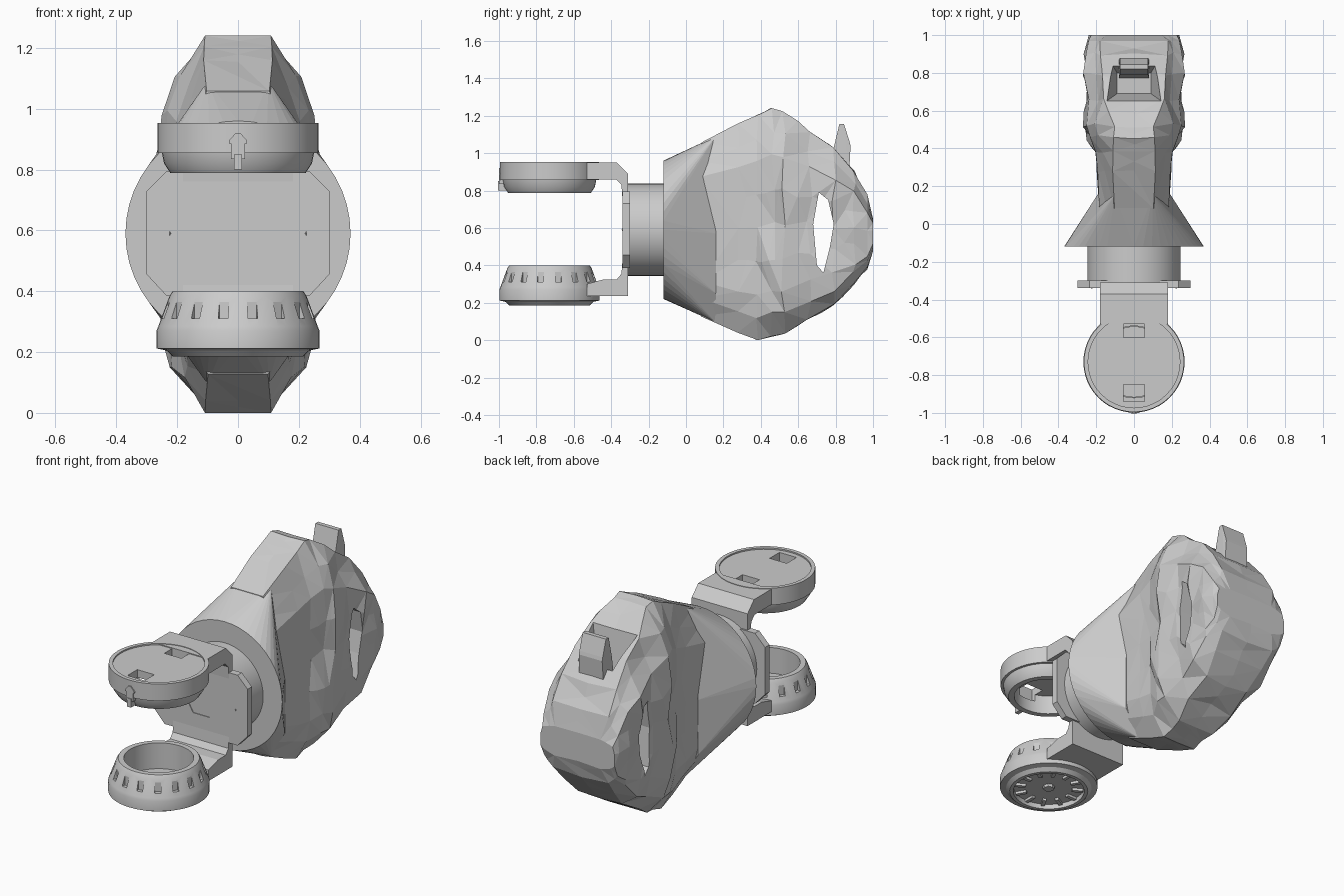
import bpy, bmesh, math
from mathutils import Vector, Matrix, noise

if "Cube" in bpy.data.objects:
    bpy.data.objects.remove(bpy.data.objects["Cube"])

CY, CZ = -0.73, 0.59          # disc centre in y, axis height of the mount


def finish(name, bm, smooth=None):
    bmesh.ops.recalc_face_normals(bm, faces=bm.faces[:])
    me = bpy.data.meshes.new(name)
    bm.to_mesh(me)
    bm.free()
    ob = bpy.data.objects.new(name, me)
    bpy.context.collection.objects.link(ob)
    if smooth:
        activate(ob)
        bpy.ops.object.shade_smooth_by_angle(angle=math.radians(smooth))
    return ob


def activate(ob):
    bpy.ops.object.select_all(action='DESELECT')
    ob.select_set(True)
    bpy.context.view_layer.objects.active = ob


def hull(name, pts):
    bm = bmesh.new()
    for p in pts:
        bm.verts.new(p)
    bmesh.ops.convex_hull(bm, input=bm.verts[:])
    for v in [v for v in bm.verts if not v.link_faces]:
        bm.verts.remove(v)
    return finish(name, bm)


def prism(name, pts, direction):
    """Extrude a closed 3D outline along a vector."""
    bm = bmesh.new()
    f = bm.faces.new([bm.verts.new(p) for p in pts])
    r = bmesh.ops.extrude_face_region(bm, geom=[f], use_keep_orig=True)
    bmesh.ops.translate(bm, vec=direction,
                        verts=[e for e in r['geom'] if isinstance(e, bmesh.types.BMVert)])
    return finish(name, bm)


def lathe(name, prof, n=48):
    """Solid of revolution around the vertical disc axis."""
    bm = bmesh.new()
    rings = []
    for r, z in prof:
        if r == 0:
            rings.append([bm.verts.new((0, CY, z))] * n)
        else:
            rings.append([bm.verts.new((r * math.cos(a), CY + r * math.sin(a), z))
                          for a in (2 * math.pi * i / n for i in range(n))])
    for a, b in zip(rings, rings[1:]):
        for i in range(n):
            j = (i + 1) % n
            vs = list(dict.fromkeys([a[i], a[j], b[j], b[i]]))
            bm.faces.new(vs)
    return finish(name, bm, 30)


def boxes(name, items):
    """items: (centre, size, rotation about z)"""
    bm = bmesh.new()
    for c, s, a in items:
        bmesh.ops.create_cube(bm, size=1, matrix=Matrix.Translation(c)
                              @ Matrix.Rotation(a, 4, 'Z') @ Matrix.Diagonal((*s, 1)))
    return finish(name, bm)


def cut(ob, cutter):
    cutter.hide_render = True
    activate(ob)
    m = ob.modifiers.new("cut", 'BOOLEAN')
    m.operation, m.solver, m.object = 'DIFFERENCE', 'EXACT', cutter
    bpy.ops.object.modifier_apply(modifier=m.name)
    bpy.data.objects.remove(cutter)


# Rough faceted body: lofted along y (y, bottom, top, half width, top half, bottom half)
stations = [
    (.08, .13, 1.055, .185, .10, .10), (.28, .04, 1.155, .19, .11, .11),
    (.38, .00, 1.205, .20, .11, .11), (.46, .02, 1.24, .235, .10, .11),
    (.52, .035, 1.225, .255, .10, .12), (.66, .12, 1.12, .245, .15, .14),
    (.79, .19, 1.03, .255, .17, .15), (.90, .29, .91, .255, .18, .17),
    (.97, .38, .77, .25, .18, .18), (1.0, .48, .66, .24, .15, .15)]
bm = bmesh.new()
rings = []
for y, zb, zt, w, tw, bw in stations:
    h = zt - zb
    half = [(tw, zt), (.8 * w, zt - .11 * h), (w, zt - .2 * h), (w, zb + .5 * h),
            (w, zb + .2 * h), (.9 * w, zb + .1 * h), (bw, zb)]
    ring = half + [(-x, z) for x, z in reversed(half)]
    rings.append([bm.verts.new((x, y, z)) for x, z in ring])
for a, b in zip(rings, rings[1:]):
    for i in range(14):
        j = (i + 1) % 14
        bm.faces.new((a[i], a[j], b[j], b[i]))
bm.faces.new(rings[0])
bm.faces.new(rings[-1])
bmesh.ops.triangulate(bm, faces=bm.faces[:])
long_edges = [e for e in bm.edges if e.calc_length() > .17 and e.verts[0].co.y + e.verts[1].co.y > .5]
bmesh.ops.subdivide_edges(bm, edges=long_edges, cuts=1)
bmesh.ops.triangulate(bm, faces=bm.faces[:])
for v in bm.verts:                      # mirrored rocky unevenness
    c = v.co
    n = noise.noise_vector(Vector((abs(c.x), c.y, c.z)) * 9)
    s = math.copysign(1, c.x) if abs(c.x) > .01 else 0
    k = .03 if c.y > .4 else .012
    edge = c.z > 1.2 or c.z < .04
    v.co += Vector((s * n.x * k, (0 if c.y > .96 else n.y * k), 0 if edge else n.z * k))
    v.co.y = min(v.co.y, 1.0)
body = finish("rock_body", bm)

# Hole through the sides and pit in the upper back
hole = [(.71, .79), (.76, .75), (.79, .62), (.77, .5), (.735, .36), (.70, .40), (.68, .62)]
cut(body, prism("side_hole", [(-.5, y, z) for y, z in hole], (1, 0, 0)))
cut(body, hull("top_pit",
               [(s * .09, y, .88) for s in (-1, 1) for y in (.69, .80)] +
               [(s * .16, y, 1.2) for s in (-1, 1) for y in (.64, .92)]))

# Upright horn behind the pit
hull("rear_horn", [(s * .08, y, .85) for s in (-1, 1) for y in (.77, .87)] +
     [(s * .075, y, z) for s in (-1, 1)
      for y, z in ((.79, 1.03), (.88, 1.04), (.82, 1.155), (.845, 1.155), (.875, 1.06))])

# Round collar that blends into the body
collar = [(.37 * math.cos(a), -.12, CZ + .37 * math.sin(a))
          for a in (2 * math.pi * i / 48 for i in range(48))]
collar += [(s * x, y, z) for s in (-1, 1)
           for x, y, z in ((.19, .16, .25), (.19, .16, .57), (.16, .1, .93),
                           (.10, .16, 1.09), (.10, .16, .095))]
hull("body_collar", collar)

# Mount cylinder
bm = bmesh.new()
bmesh.ops.create_cone(bm, cap_ends=True, segments=48, radius1=.247, radius2=.247, depth=.2,
                      matrix=Matrix.Translation((0, -.21, CZ)) @ Matrix.Rotation(math.pi / 2, 4, 'X'))
finish("mount_cylinder", bm, 30)

# Chamfered mount plate with hexagon inset
oct_ = [(.30, .455), (.30, .73), (.235, .795), (-.235, .795),
        (-.30, .73), (-.30, .455), (-.235, .385), (.235, .385)]
plate = prism("mount_plate", [(x, -.34, z) for x, z in oct_], (0, .04, 0))
hexa = [(.104 * math.cos(i * math.pi / 3), -.36, CZ + .104 * math.sin(i * math.pi / 3)) for i in range(6)]
cut(plate, prism("hex_recess", hexa, (0, .024, 0)))
for s in (-1, 1):
    hull("plate_stud", [(s * .227, -.335, .575), (s * .227, -.335, .605),
                        (s * .215, -.335, .59), (s * .224, -.345, .59)])

# Arms holding the two discs
upper = [(-.53, .95), (-.37, .95), (-.31, .89), (-.31, .76), (-.34, .76), (-.345, .83), (-.375, .86), (-.53, .86)]
lower = [(-.53, .235), (-.31, .235), (-.31, .42), (-.34, .42), (-.345, .355), (-.37, .325), (-.44, .325), (-.53, .30)]
prism("upper_arm", [(-.18, y, z) for y, z in upper], (.36, 0, 0))
prism("lower_arm", [(-.18, y, z) for y, z in lower], (.36, 0, 0))

# Upper disc: cap open underneath with two square windows
top = lathe("upper_disc", [(0, .945), (.243, .945), (.243, .953), (.265, .953), (.265, .855), (.25, .855),
                           (.243, .82), (.222, .788), (.19, .788), (.19, .90), (0, .90)])
cut(top, boxes("windows", [((0, -.56, .92), (.11, .08, .12), 0), ((0, -.895, .92), (.11, .09, .12), 0)]))
boxes("upper_latch", [((0, -.985, .865), (.045, .03, .06), 0), ((0, -.98, .825), (.025, .05, .05), 0)])
hull("latch_cap", [(s * x, y, z) for s in (-1, 1) for y in (-1.0, -.975)
                   for x, z in ((.03, .885), (.03, .895), (.008, .92))])

# Lower disc: tapered cup with slots in the slope
low = lathe("lower_disc", [(0, .25), (.185, .25), (.185, .40), (.215, .40), (.225, .385), (.262, .285), (.268, .27),
                           (.268, .212), (.235, .205), (.215, .186), (.195, .186), (.195, .215), (0, .215)])
slots = []
for i in range(16):
    a = 2 * math.pi * (i + .5) / 16
    slots.append(((.254 * math.cos(a), CY + .254 * math.sin(a), .345), (.044, .032, .07), a))
cut(low, boxes("slots", slots))

# Centre boss and ribs beneath and inside the cup
lathe("lower_hub", [(0, .20), (.03, .20), (.035, .22), (0, .22)], 8)
boxes("lower_ribs", [((.16 * math.cos(a), CY + .16 * math.sin(a), .21), (.06, .02, .02), a)
                     for a in (2 * math.pi * i / 12 for i in range(12))])
